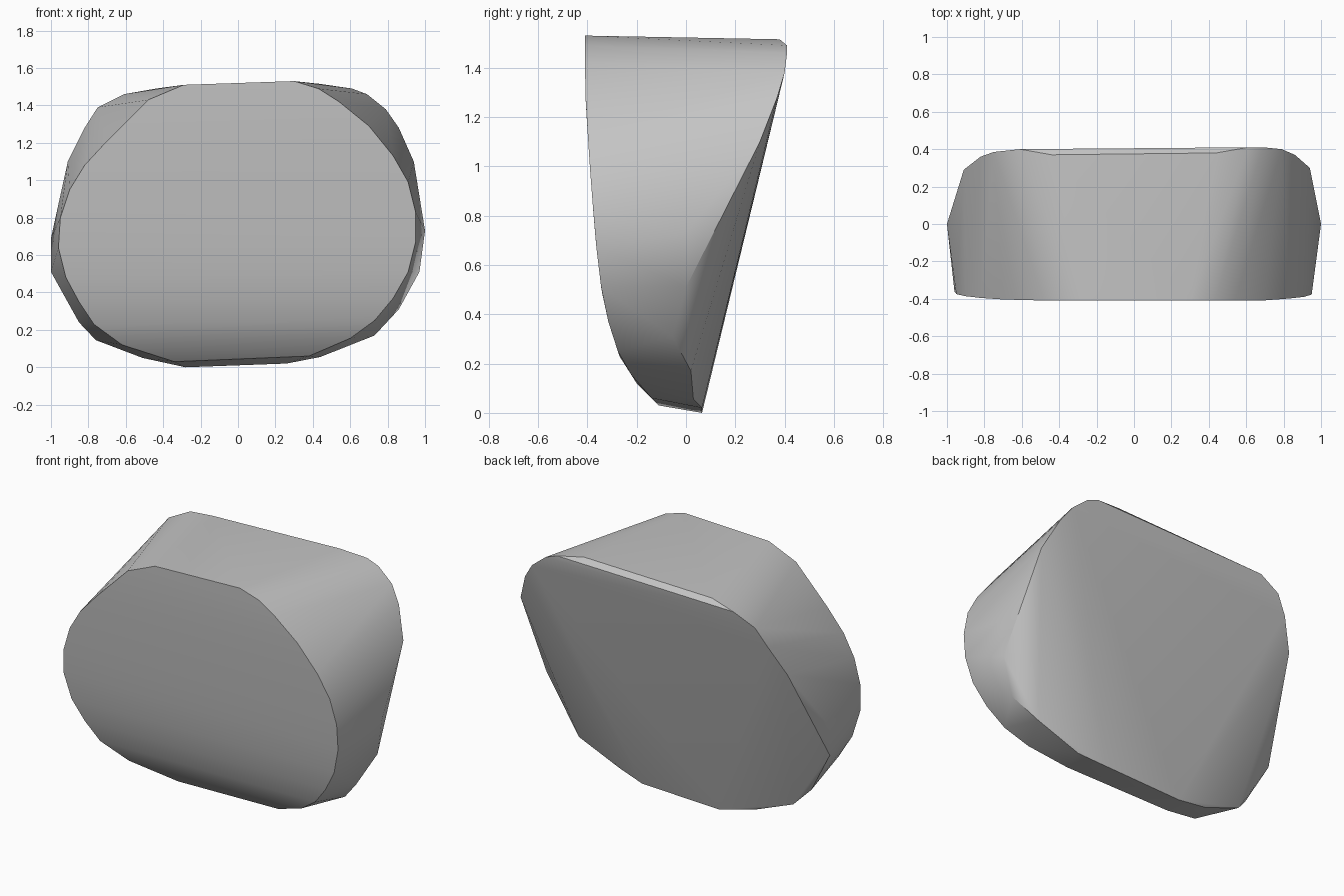
import bpy, bmesh, math

if "Cube" in bpy.data.objects:
    bpy.data.objects.remove(bpy.data.objects["Cube"], do_unlink=True)

grey = bpy.data.materials.new("plain grey")
grey.use_nodes = True
colour = (0.55, 0.55, 0.55, 1)
grey.diffuse_color = colour
grey.node_tree.nodes["Principled BSDF"].inputs["Base Color"].default_value = colour

# Front curve: height and depth, bulging forward with a rounded lower lip
curve = [(0.03, -0.11), (0.12, -0.20), (0.23, -0.27), (0.37, -0.315),
         (0.5, -0.343), (0.7, -0.367), (1.0, -0.39), (1.28, -0.408), (1.54, -0.41)]


def front_depth(z):
    for (z0, y0), (z1, y1) in zip(curve, curve[1:]):
        if z <= z1:
            return y0 + (y1 - y0) * (z - z0) / (z1 - z0)
    return curve[-1][1]


# Front rim: x and z
front = [(-0.29, 1.51), (-0.48, 1.43), (-0.70, 1.21), (-0.82, 1.08), (-0.90, 0.95),
         (-0.95, 0.80), (-0.96, 0.64), (-0.92, 0.48), (-0.85, 0.35), (-0.77, 0.23),
         (-0.62, 0.12), (-0.34, 0.03), (0.38, 0.06), (0.60, 0.155), (0.73, 0.25),
         (0.83, 0.37), (0.91, 0.51), (0.95, 0.67), (0.95, 0.83), (0.91, 0.99),
         (0.83, 1.13), (0.70, 1.29), (0.54, 1.42), (0.43, 1.49), (0.30, 1.53)]

# Back rim: leaning plane in the middle, swept forward at the sides
back = [(-0.44, 0.37, 1.49), (-0.61, 0.40, 1.46), (-0.75, 0.385, 1.39),
        (-0.82, 0.36, 1.28), (-0.91, 0.29, 1.10), (-1, 0, 0.69), (-1, 0, 0.51),
        (-0.85, -0.03, 0.24), (-0.76, 0.02, 0.145), (-0.51, 0.03, 0.05),
        (-0.28, 0.065, 0), (0.26, 0.065, 0.02), (0.44, 0.03, 0.055),
        (0.73, 0.02, 0.17), (0.86, -0.055, 0.31), (0.97, 0, 0.51), (1, 0, 0.73),
        (0.94, 0.30, 1.10), (0.86, 0.37, 1.28), (0.79, 0.40, 1.38),
        (0.69, 0.41, 1.46), (0.61, 0.41, 1.49), (0.44, 0.38, 1.515)]

# Solid body wrapped around both rims
bm = bmesh.new()
for x, z in front:
    bm.verts.new((x, front_depth(z), z))
for point in back:
    bm.verts.new(point)
hull = bmesh.ops.convex_hull(bm, input=bm.verts)
spare = {v for v in hull["geom_interior"] + hull["geom_unused"]
         if isinstance(v, bmesh.types.BMVert)}
bmesh.ops.delete(bm, geom=list(spare), context="VERTS")
bmesh.ops.recalc_face_normals(bm, faces=bm.faces)

mesh = bpy.data.meshes.new("rounded_body")
bm.to_mesh(mesh)
bm.free()
mesh.materials.append(grey)
body = bpy.data.objects.new("rounded_body", mesh)
bpy.context.collection.objects.link(body)
bpy.context.view_layer.objects.active = body
body.select_set(True)
bpy.ops.object.shade_smooth_by_angle(angle=math.radians(32))
